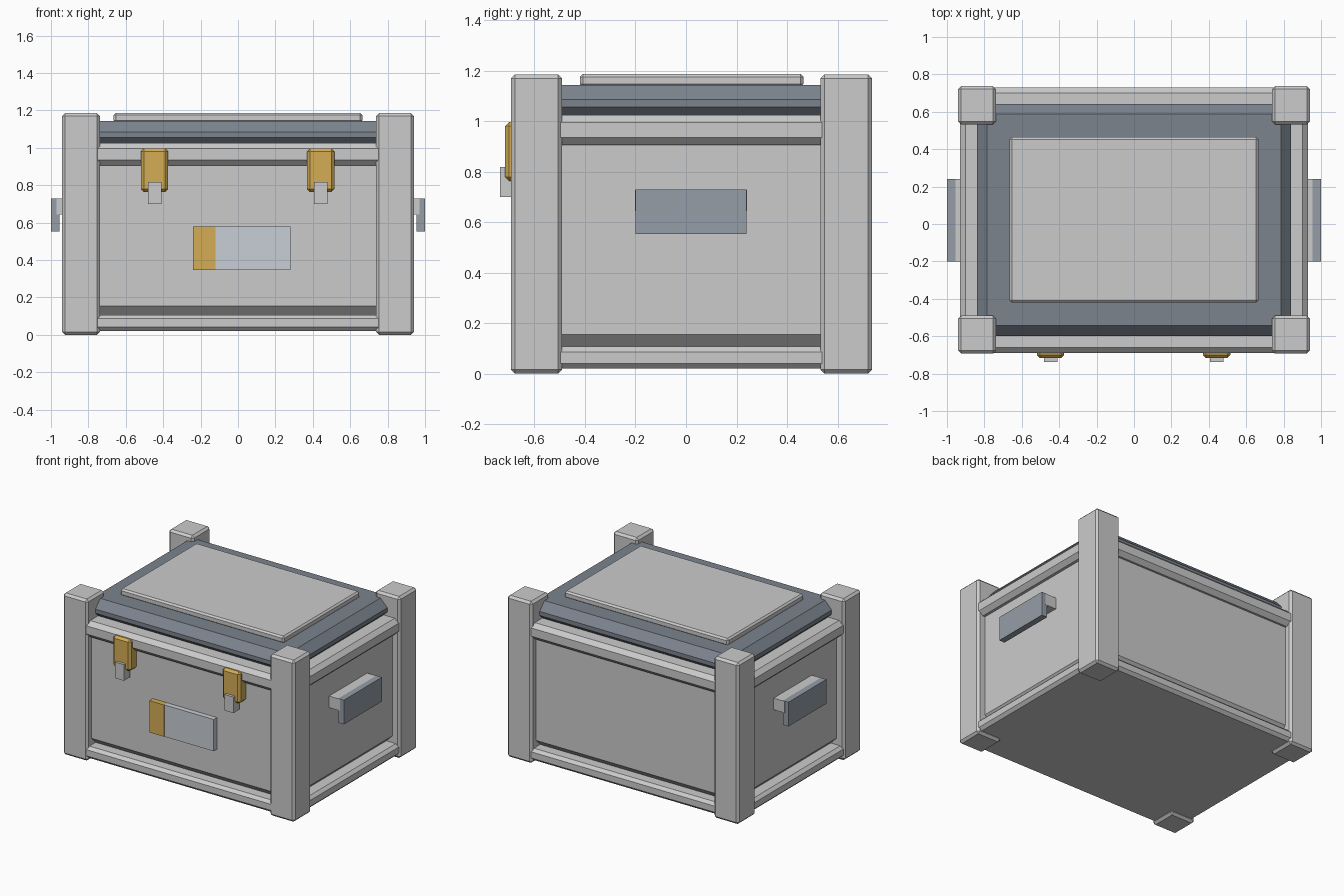
import bpy, bmesh
from mathutils import Vector

if "Cube" in bpy.data.objects:
    bpy.data.objects.remove(bpy.data.objects["Cube"])


def material(name, rgb):
    m = bpy.data.materials.new(name)
    m.diffuse_color = (*rgb, 1)
    m.use_nodes = True
    m.node_tree.nodes["Principled BSDF"].inputs["Base Color"].default_value = m.diffuse_color
    return m


SLATE = material("slate", (0.20, 0.23, 0.27))
STEEL = material("steel_blue", (0.30, 0.34, 0.39))
PALE = material("pale_label", (0.58, 0.62, 0.67))
AMBER = material("amber", (0.66, 0.42, 0.09))


def box(name, x, y, z, bevel=0, mat=None):
    """Box from (min, max) ranges with an optional one-segment chamfer."""
    lo, hi = (Vector(v) for v in zip(x, y, z))
    bm = bmesh.new()
    bmesh.ops.create_cube(bm, size=1)
    for v in bm.verts:
        v.co = (lo + hi) / 2 + v.co * (hi - lo)
    if bevel:
        bmesh.ops.bevel(bm, geom=bm.edges[:], offset=bevel, segments=1,
                        profile=0.5, affect='EDGES')
    return finish(name, bm, mat)


def finish(name, bm, mat):
    bmesh.ops.recalc_face_normals(bm, faces=bm.faces[:])
    me = bpy.data.meshes.new(name)
    bm.to_mesh(me)
    bm.free()
    ob = bpy.data.objects.new(name, me)
    bpy.context.collection.objects.link(ob)
    if mat:
        me.materials.append(mat)
    return ob


def stacked_rings(name, rings, centre_y, mat):
    """Rectangular rings (half x, half y, z) joined from bottom to top."""
    bm = bmesh.new()
    loops = [[bm.verts.new((sx * hx, centre_y + sy * hy, z))
              for sx, sy in ((-1, -1), (1, -1), (1, 1), (-1, 1))]
             for hx, hy, z in rings]
    for a, b in zip(loops, loops[1:]):
        for i in range(4):
            j = (i + 1) % 4
            bm.faces.new((a[i], a[j], b[j], b[i]))
    bm.faces.new(loops[0][::-1])
    bm.faces.new(loops[-1])
    return finish(name, bm, mat)


# Crate body, base and upper rim
box("crate_body", (-0.88, 0.88), (-0.645, 0.685), (0.105, 1.0), 0.05)
box("base_rail", (-0.93, 0.93), (-0.69, 0.73), (0.02, 0.107), 0.021)
box("upper_rail", (-0.93, 0.93), (-0.69, 0.73), (0.905, 1.025), 0.03)

# Corner posts
for side, x in (("left", (-0.94, -0.738)), ("right", (0.738, 0.94))):
    for end, y in (("front", (-0.693, -0.49)), ("back", (0.532, 0.737))):
        box(f"{end}_{side}_post", x, y, (0, 1.185), 0.016)

# Lid with sloped shoulders, and its raised top plate
stacked_rings("lid", [(0.81, 0.59, 1.025), (0.84, 0.62, 1.055),
                      (0.84, 0.62, 1.085), (0.785, 0.565, 1.143)], 0.022, SLATE)
box("lid_plate", (-0.665, 0.665), (-0.42, 0.465), (1.135, 1.187), 0.012)

# Front latches
for side, cx in (("left", -0.446), ("right", 0.442)):
    box(f"{side}_latch", (cx - 0.073, cx + 0.073), (-0.717, -0.62), (0.763, 0.996), 0.016, AMBER)
    box(f"{side}_latch_tongue", (cx - 0.036, cx + 0.036), (-0.737, -0.665), (0.70, 0.818))

# Front label with coloured stripe
box("label_panel", (-0.12, 0.28), (-0.683, -0.63), (0.347, 0.58), 0, PALE)
box("label_stripe", (-0.24, -0.12), (-0.685, -0.63), (0.347, 0.58), 0, AMBER)

# Side handles: a mounting bar and a hanging grip plate
for side, s in (("left", -1), ("right", 1)):
    box(f"{side}_handle_mount", sorted((s * 0.86, s * 0.97)), (-0.201, 0.241), (0.643, 0.728))
    box(f"{side}_handle_grip", sorted((s * 0.955, s * 1.0)), (-0.2, 0.24), (0.552, 0.73), 0, STEEL)
